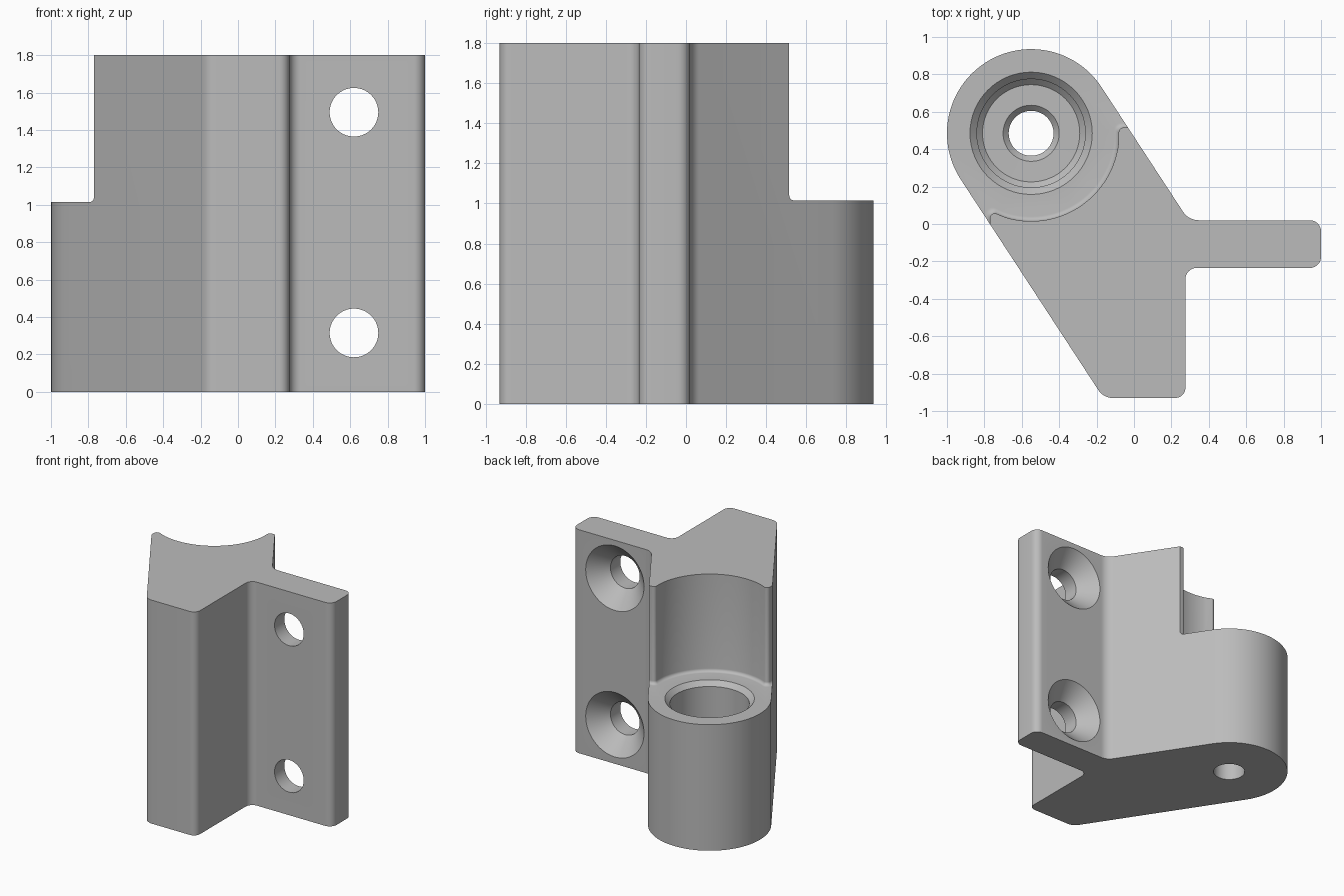
import bpy, bmesh, math
from mathutils import Vector, Matrix

cube = bpy.data.objects.get("Cube")
if cube:
    bpy.data.objects.remove(cube)

PIN = Vector((-0.55, 0.485))       # axis of the round boss
R = 0.45                           # boss radius
NRM = Vector((0.837, 0.547))       # normal of the slanted sides
HEIGHT, SHELF = 1.8, 1.015

steel = bpy.data.materials.new("grey_metal")
steel.use_nodes = True
GREY = (0.5, 0.5, 0.5, 1)
steel.diffuse_color = GREY
steel.node_tree.nodes["Principled BSDF"].inputs["Base Color"].default_value = GREY


def fillet(prev, corner, nxt, r, steps=8):
    """Points of an arc rounding a corner between two straight edges."""
    a, b = (prev - corner).normalized(), (nxt - corner).normalized()
    half = a.angle(b) / 2
    mid = corner + (a + b).normalized() * (r / math.sin(half))
    start = corner + a * (r / math.tan(half)) - mid
    end = corner + b * (r / math.tan(half)) - mid
    sweep = start.angle_signed(end)
    return [mid + Matrix.Rotation(-sweep * i / steps, 2) @ start for i in range(steps + 1)]


def rounded(corners):
    """Outline from (point, radius) pairs; radius 0 keeps the point."""
    out = []
    for i, (p, r) in enumerate(corners):
        nxt = corners[(i + 1) % len(corners)][0]
        out += fillet(corners[i - 1][0], p, nxt, r) if r else [p]
    return out


def arc(radius, a0, a1, steps):
    return [PIN + radius * Vector((math.cos(t), math.sin(t)))
            for t in (a0 + (a1 - a0) * i / steps for i in range(steps + 1))]


def loft(name, rings):
    """Closed solid through (outline, z) rings with equal point counts."""
    bm = bmesh.new()
    loops = [[bm.verts.new((p.x, p.y, z)) for p in pts] for pts, z in rings]
    for low, high in zip(loops, loops[1:]):
        for i in range(len(low)):
            j = (i + 1) % len(low)
            bm.faces.new((low[i], low[j], high[j], high[i]))
    bm.faces.new(loops[0])
    bm.faces.new(loops[-1])
    bmesh.ops.recalc_face_normals(bm, faces=bm.faces)
    mesh = bpy.data.meshes.new(name)
    bm.to_mesh(mesh)
    bm.free()
    obj = bpy.data.objects.new(name, mesh)
    bpy.context.collection.objects.link(obj)
    mesh.materials.append(steel)
    return obj


def turned(name, profile, matrix, sides=64):
    """Solid of revolution from (radius, height) pairs."""
    rings = [([Vector((r * math.cos(math.tau * i / sides), r * math.sin(math.tau * i / sides)))
               for i in range(sides)], z) for r, z in profile]
    obj = loft(name, rings)
    obj.data.transform(matrix)
    return obj


# Bracket body: boss arc, slanted web, foot and flange in one outline
ang = math.atan2(NRM.y, NRM.x)
V = lambda x, y: Vector((x, y))
outline = [(p, 0) for p in arc(R, ang, ang + math.pi, 48)]
outline += [(V(-0.163, -0.93), 0.09), (V(0.275, -0.93), 0.055), (V(0.275, -0.235), 0.06),
            (V(1, -0.235), 0.06), (V(1, 0.02), 0.06), (V(0.292, 0.02), 0.1)]
points = rounded(outline)
body = loft("hinge_bracket", [(points, 0), (points, HEIGHT)])


# Clearance above the boss, with a small fillet where it meets the shelf
def clearance(o):
    x, y, r = -0.77 - o, 0.515 + o, 0.47 - o
    tip_l = V(x, PIN.y - math.sqrt(r * r - (x - PIN.x) ** 2))
    tip_r = V(PIN.x + math.sqrt(r * r - (y - PIN.y) ** 2), y)
    a0 = math.atan2(tip_l.y - PIN.y, tip_l.x - PIN.x)
    a1 = math.atan2(tip_r.y - PIN.y, tip_r.x - PIN.x)
    tip = 0.025 + o / 2
    path = [(V(x, -0.2), 0), (tip_l, tip)]
    path += [(p, 0) for p in arc(r, a0 + 0.18, a1 - 0.18, 32)]
    path += [(tip_r, tip), (V(0.3, y), 0), (V(0.3, 1.3), 0), (V(-1.3, 1.3), 0), (V(-1.3, -0.2), 0)]
    return rounded(path)


f = 0.025
rings = []
for i in range(7):
    t = math.pi / 2 * i / 6
    rings.append((clearance(f - f * math.sin(t)), SHELF + f - f * math.cos(t)))
rings.append((clearance(0), 2.0))
cutters = [loft("clearance_cutter", rings)]

# Stepped pin bore through the boss
bore = [(0.12, -0.1), (0.12, 0.17), (0.15, 0.2), (0.26, 0.2001), (0.29, 0.23),
        (0.29, SHELF - 0.037), (0.327, SHELF), (0.327, SHELF + 0.1)]
cutters.append(turned("bore_cutter", bore, Matrix.Translation((PIN.x, PIN.y, 0))))

# Screw holes, countersunk from the back of the flange
screw = [(0.13, -0.1), (0.13, 0.125), (0.26, 0.255), (0.26, 0.3)]
for z in (0.315, 1.495):
    place = Matrix.Translation((0.62, -0.235, z)) @ Matrix.Rotation(-math.pi / 2, 4, 'X')
    cutters.append(turned("screw_cutter", screw, place))

bpy.context.view_layer.objects.active = body
for cutter in cutters:
    mod = body.modifiers.new("cut", 'BOOLEAN')
    mod.operation, mod.solver, mod.object = 'DIFFERENCE', 'EXACT', cutter
    bpy.ops.object.modifier_apply(modifier=mod.name)
    bpy.data.objects.remove(cutter)

bpy.ops.object.select_all(action='DESELECT')
body.select_set(True)
bpy.ops.object.shade_smooth_by_angle(angle=math.radians(30))
